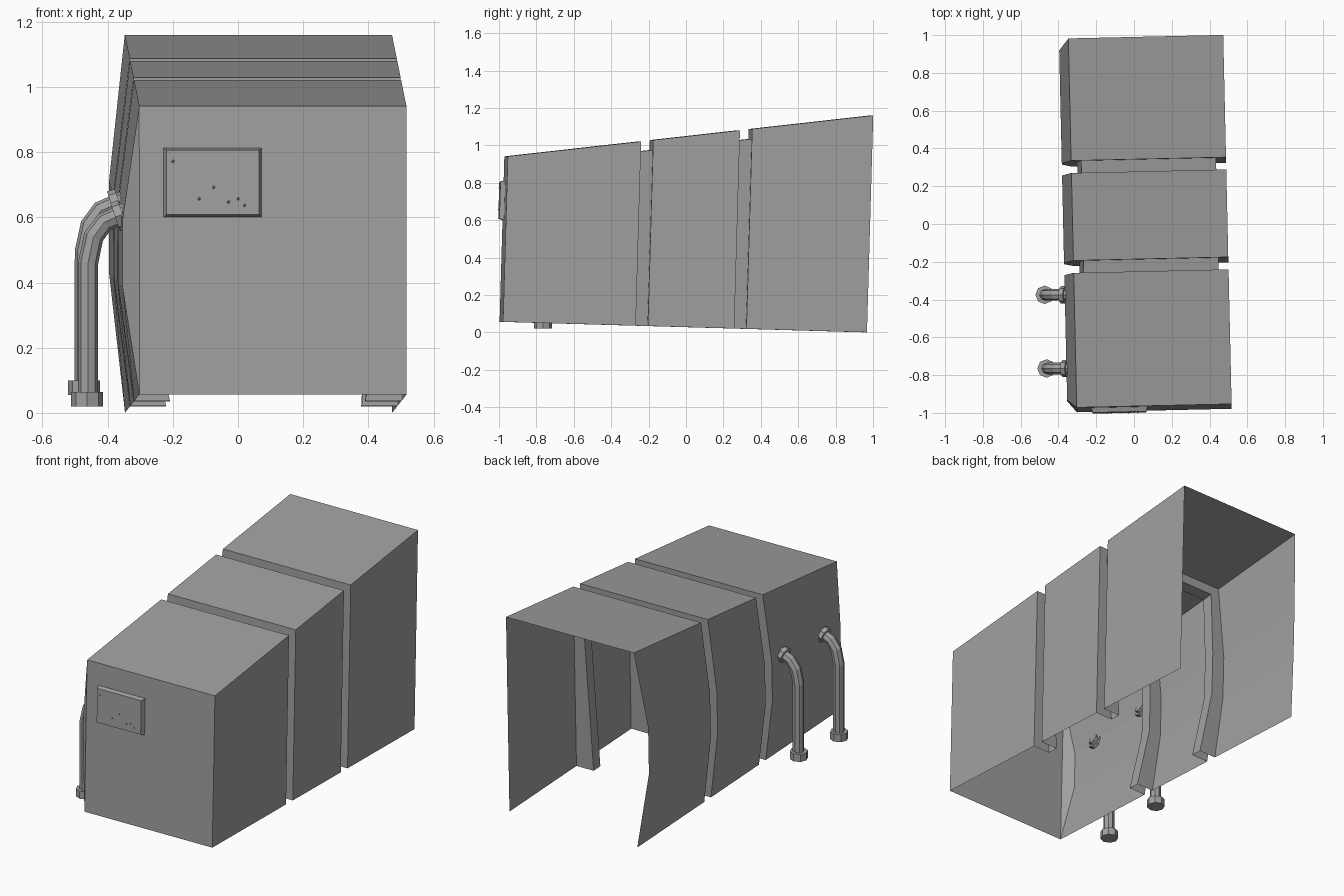
import bpy, bmesh, math
from mathutils import Matrix, Vector

cube = bpy.data.objects.get("Cube")
if cube:
    bpy.data.objects.remove(cube, do_unlink=True)

grey = bpy.data.materials.new("plain_grey")
grey.use_nodes = True
COLOUR = (0.35, 0.35, 0.35, 1)
grey.diffuse_color = COLOUR
grey.node_tree.nodes["Principled BSDF"].inputs["Base Color"].default_value = COLOUR

# The whole housing is slightly turned and pitched
TILT = (Matrix.Translation((0, 0, 0.028)) @ Matrix.Rotation(math.radians(1.3), 4, 'Z')
        @ Matrix.Rotation(math.radians(-1.65), 4, 'X'))
FRONT, BACK = -0.99, 0.957
RIGHT_X, LEFT_X, BULGE = 0.495, -0.325, 0.05


def finish(bm, name, matrix=None):
    mesh = bpy.data.meshes.new(name)
    if matrix:
        bm.transform(matrix)
    bm.to_mesh(mesh)
    bm.free()
    mesh.materials.append(grey)
    obj = bpy.data.objects.new(name, mesh)
    bpy.context.collection.objects.link(obj)
    return obj


def section(bm, y, inset=False, end_shift=0.0):
    """Open cross-section: one straight wall, roof, and a wall bulging at mid height."""
    h = 0.885 + (y - FRONT) / (BACK - FRONT) * 0.275
    top, low = (0.053, 0.11) if inset else (0, 0)
    mid = (top + low) / 2
    pts = [(RIGHT_X - low, y, 0), (RIGHT_X - top, y, h - top),
           (LEFT_X + top, y, h - top),
           (LEFT_X - BULGE + mid, y + end_shift, h * 0.61),
           (LEFT_X - BULGE + mid, y + end_shift, h * 0.37),
           (LEFT_X + low, y, 0)]
    return [bm.verts.new(p) for p in pts]


# Housing shell, open below and behind, with two grooves around it
bm = bmesh.new()
rings = [section(bm, FRONT, end_shift=0.05)]
for start, end in ((-0.28, -0.215), (0.247, 0.312)):
    rings += [section(bm, start), section(bm, start, True),
              section(bm, end, True), section(bm, end)]
rings.append(section(bm, BACK, end_shift=-0.05))
for a, b in zip(rings, rings[1:]):
    for i in range(len(a) - 1):
        bm.faces.new((a[i], a[i + 1], b[i + 1], b[i]))
rb, rt, lt, hi, lo, lb = rings[0]
cap = bm.faces.new((rb, rt, lt, lb))
bm.faces.new((lt, hi, lo, lb))
bmesh.ops.recalc_face_normals(bm, faces=bm.faces[:])
bm.normal_update()
if cap.normal.y > 0:
    bmesh.ops.reverse_faces(bm, faces=bm.faces[:])
finish(bm, "housing_shell", TILT)

# Raised panel with a sloped border
bm = bmesh.new()
bmesh.ops.create_cube(bm, size=1)
bmesh.ops.scale(bm, vec=(0.304, 0.03, 0.215), verts=bm.verts[:])
for v in bm.verts:
    if v.co.y < 0:
        v.co.x *= 0.93
        v.co.z *= 0.92
bmesh.ops.translate(bm, vec=(-0.1, FRONT - 0.01, 0.65), verts=bm.verts[:])
finish(bm, "front_panel", TILT)

# Tiny studs on the panel
bm = bmesh.new()
for x, z in ((-0.2, 0.77), (-0.12, 0.655), (-0.075, 0.69),
             (-0.03, 0.645), (0, 0.655), (0.02, 0.635)):
    place = Matrix.Translation((x - 0.022, FRONT - 0.025, z - 0.055))
    bmesh.ops.create_icosphere(bm, subdivisions=1, radius=0.005, matrix=place)
finish(bm, "panel_studs", TILT)


def collar(name, centre, axis, radius, depth):
    bm = bmesh.new()
    turn = Vector(axis).to_track_quat('Z', 'Y').to_matrix().to_4x4()
    bmesh.ops.create_cone(bm, cap_ends=True, segments=8, radius1=radius, radius2=radius,
                          depth=depth, matrix=Matrix.Translation(centre) @ turn)
    return finish(bm, name)


# Bent pipes, each with a foot nut and a wall collar
PATH = [(-0.46, 0.04), (-0.46, 0.46), (-0.443, 0.54), (-0.41, 0.585), (-0.34, 0.615)]
for label, y, dx, dz in (("front", -0.765, 0, 0), ("rear", -0.375, -0.01, 0.035)):
    curve = bpy.data.curves.new(label + "_pipe", 'CURVE')
    curve.dimensions = '3D'
    curve.bevel_depth = 0.031
    curve.bevel_resolution = 2
    curve.use_fill_caps = True
    spline = curve.splines.new('POLY')
    spline.points.add(len(PATH) - 1)
    for point, (x, z) in zip(spline.points, PATH):
        point.co = (x + dx, y, z + dz, 1)
    spline.use_smooth = False
    curve.materials.append(grey)
    pipe = bpy.data.objects.new(label + "_pipe", curve)
    bpy.context.collection.objects.link(pipe)
    bpy.ops.object.select_all(action='DESELECT')
    pipe.select_set(True)
    bpy.context.view_layer.objects.active = pipe
    bpy.ops.object.convert(target='MESH')
    collar(label + "_foot_nut", (-0.463 + dx, y, 0.042 + dz), (0, 0, 1), 0.049, 0.044)
    collar(label + "_wall_collar", (-0.365 + dx, y, 0.605 + dz), (1, 0, 0.35), 0.046, 0.025)
